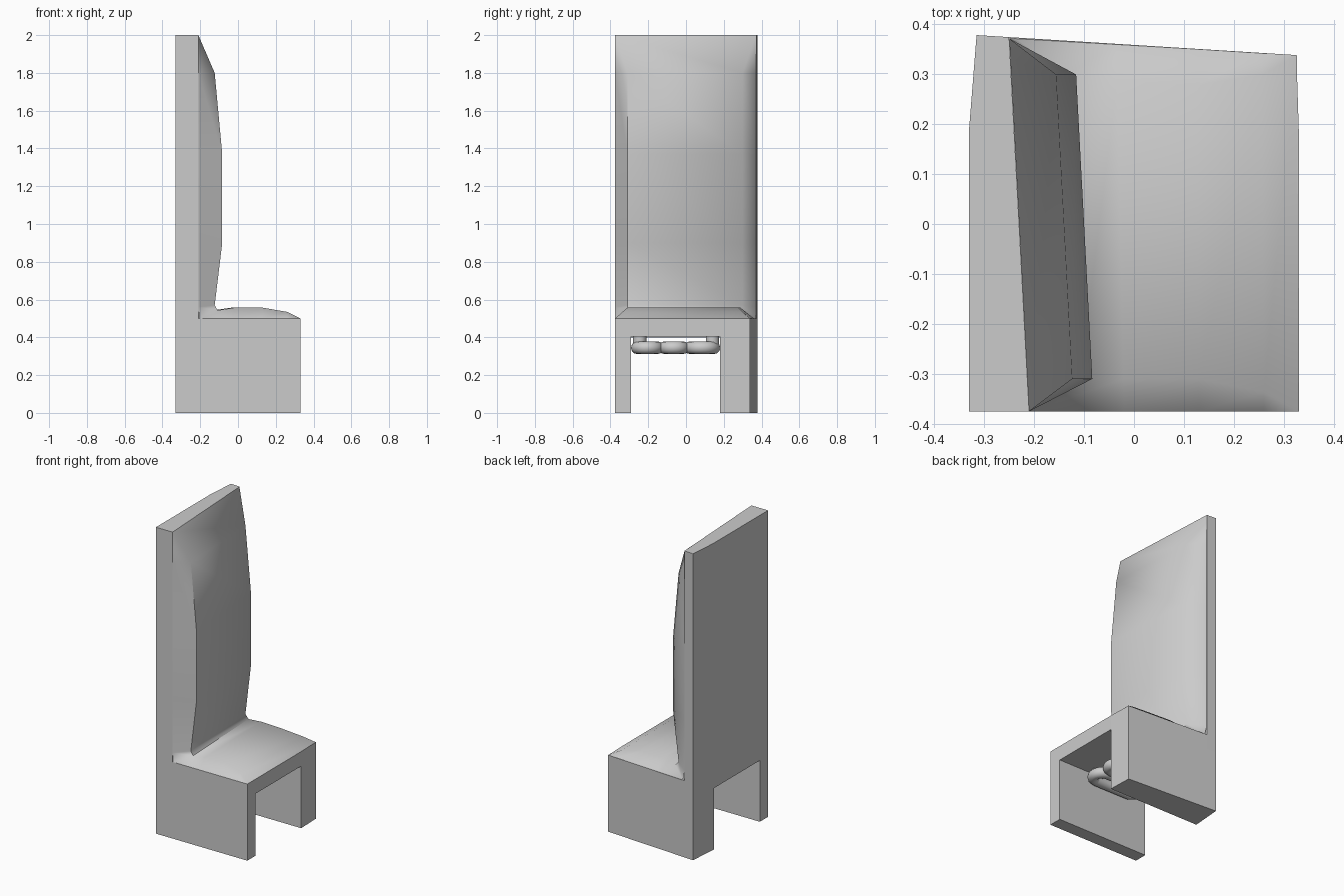
import bpy, bmesh, math

if "Cube" in bpy.data.objects:
    bpy.data.objects.remove(bpy.data.objects["Cube"])


def finish(bm, name):
    bmesh.ops.remove_doubles(bm, verts=bm.verts, dist=1e-4)
    bmesh.ops.recalc_face_normals(bm, faces=bm.faces)
    me = bpy.data.meshes.new(name)
    bm.to_mesh(me)
    bm.free()
    ob = bpy.data.objects.new(name, me)
    bpy.context.collection.objects.link(ob)
    return ob


def smooth(ob, angle):
    bpy.ops.object.select_all(action='DESELECT')
    ob.select_set(True)
    bpy.context.view_layer.objects.active = ob
    bpy.ops.object.shade_smooth_by_angle(angle=math.radians(angle))


def prism(name, outline, z0, z1):
    bm = bmesh.new()
    face = bm.faces.new([bm.verts.new((x, y, z0)) for x, y in outline])
    top = bmesh.ops.extrude_face_region(bm, geom=[face])['geom']
    for v in top:
        if isinstance(v, bmesh.types.BMVert):
            v.co.z = z1
    return finish(bm, name)


# tall back slab, slightly skewed in plan
prism("back_slab", [(-.33, -.375), (-.21, -.375), (-.25, .374),
                    (-.315, .378), (-.33, .19)], .4, 2)

# seat board and the two side legs (narrow in front, wide behind)
prism("seat_board", [(-.33, -.375), (.33, -.375), (.33, .18), (.325, .338),
                     (-.315, .378), (-.33, .19)], .405, .5)
prism("front_leg", [(-.33, -.375), (.33, -.375), (.33, -.29), (-.33, -.29)], 0, .405)
prism("rear_leg", [(-.33, .18), (.33, .18), (.325, .338), (-.315, .378)], 0, .405)

# one-piece cushion: rows of (inner x, inner z, outer x, outer z, inset, skew)
ROWS = [(-.21, 2, -.21, 2, 0, 1),
        (-.12, 1.8, -.21, 1.8, 1, 1),
        (-.08, 1.37, -.21, 1.37, 1, 1),
        (-.08, .9, -.21, .9, 1, 1),
        (-.12, .57, -.21, .56, 1, 1),
        (-.105, .543, -.205, .5, 1, .8),
        (-.02, .557, -.02, .5, 1, .4),
        (.13, .557, .13, .5, 1, .1),
        (.26, .535, .26, .5, .6, .1),
        (.33, .5, .33, .5, 0, .1)]
bm = bmesh.new()
grid = []
for xi, zi, xo, zo, inset, skew in ROWS:
    rear = .358 - .0625 * xo
    row = []
    for x, y, z in ((xo, -.375, zo), (xi, -.375 + .065 * inset, zi),
                    (xi, rear - .072 * inset, zi), (xo, rear, zo)):
        row.append(bm.verts.new((x - .053 * skew * (y + .375), y, z)))
    grid.append(row)
for a, b in zip(grid, grid[1:]):
    for j in range(3):
        bm.faces.new((a[j], b[j], b[j + 1], a[j + 1]))
bmesh.ops.dissolve_degenerate(bm, dist=1e-4, edges=bm.edges)
cushion = finish(bm, "cushion")
smooth(cushion, 60)

# rounded links hanging below the seat
for i, (y, half) in enumerate(((-.205, .085), (-.065, .08), (.085, .095))):
    bpy.ops.mesh.primitive_torus_add(location=(-.04, y, .345), major_radius=half - .033,
                                     minor_radius=.034, major_segments=32, minor_segments=12)
    link = bpy.context.object
    link.name = f"under_seat_link_{i + 1}"
    for v in link.data.vertices:
        v.co.x += math.copysign(.2 - half, v.co.x)
    smooth(link, 60)
for y in (-.245, .14):
    bpy.ops.mesh.primitive_cylinder_add(vertices=16, radius=.035, depth=.06,
                                        location=(.08, y, .38))
    bpy.context.object.name = "link_peg"
    smooth(bpy.context.object, 40)
